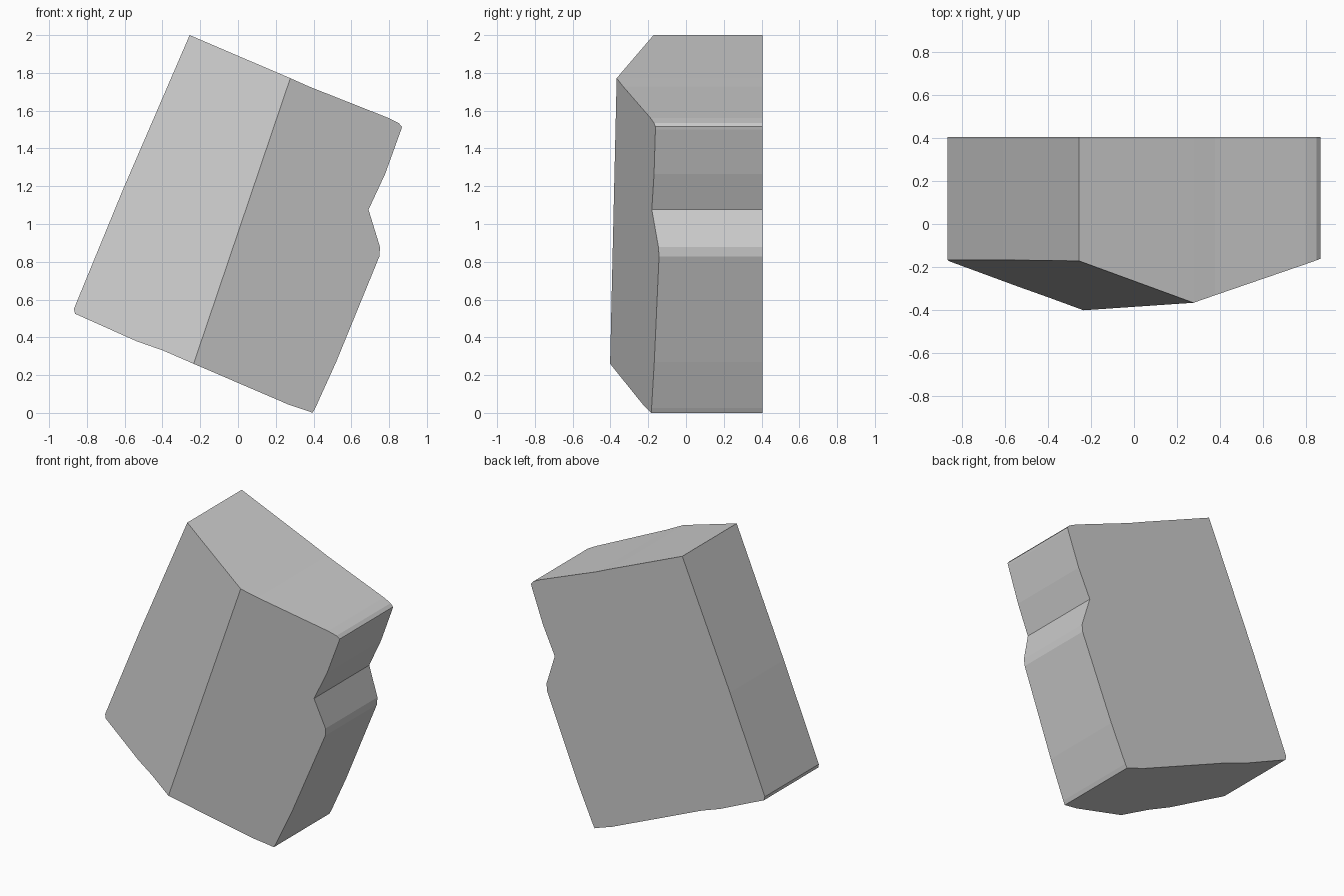
import bpy
import bmesh
from mathutils import Vector

if "Cube" in bpy.data.objects:
    bpy.data.objects.remove(bpy.data.objects["Cube"])

BACK = 0.405

# Ridge ends of the front, as x, y, z
ridge_top = Vector((0.277, -0.367, 1.772))
ridge_bottom = Vector((-0.235, -0.402, 0.26))

# Outline in x, z: right side (notched) and left side, between the ridge ends
right_side = [(0.378, 1.727), (0.80, 1.56), (0.85, 1.535), (0.868, 1.515), (0.864, 1.50),
              (0.779, 1.265), (0.691, 1.076), (0.752, 0.877), (0.748, 0.827),
              (0.52, 0.27), (0.409, 0.025), (0.395, 0.0), (0.375, 0.008), (0.265, 0.045)]
left_side = [(-0.399, 0.331), (-0.536, 0.379), (-0.863, 0.525), (-0.869, 0.55),
             (-0.61, 1.18), (-0.256, 2.0)]


def front_points(outline, corner):
    """Drop outline points onto the sloped plane through the ridge and a corner."""
    n = (ridge_top - ridge_bottom).cross(corner - ridge_bottom)
    pts = []
    for x, z in outline:
        y = ridge_bottom.y - (n.x * (x - ridge_bottom.x) + n.z * (z - ridge_bottom.z)) / n.y
        pts.append(Vector((x, y, z)))
    return pts


right = front_points(right_side, Vector((0.868, -0.162, 1.515)))
left = front_points(left_side, Vector((-0.256, -0.172, 2.0)))

# Stone block: two sloped front facets, side walls and a flat back
bm = bmesh.new()
loop = [ridge_top] + right + [ridge_bottom] + left
front = [bm.verts.new(p) for p in loop]
back = [bm.verts.new((p.x, BACK, p.z)) for p in loop]
k = len(right) + 1
bm.faces.new(front[:k + 1])
bm.faces.new(front[k:] + front[:1])
bm.faces.new(back[::-1])
for i in range(len(loop)):
    j = (i + 1) % len(loop)
    bm.faces.new((front[i], back[i], back[j], front[j]))
bmesh.ops.recalc_face_normals(bm, faces=bm.faces)

mesh = bpy.data.meshes.new("stone_block")
bm.to_mesh(mesh)
bm.free()
block = bpy.data.objects.new("stone_block", mesh)
bpy.context.collection.objects.link(block)
